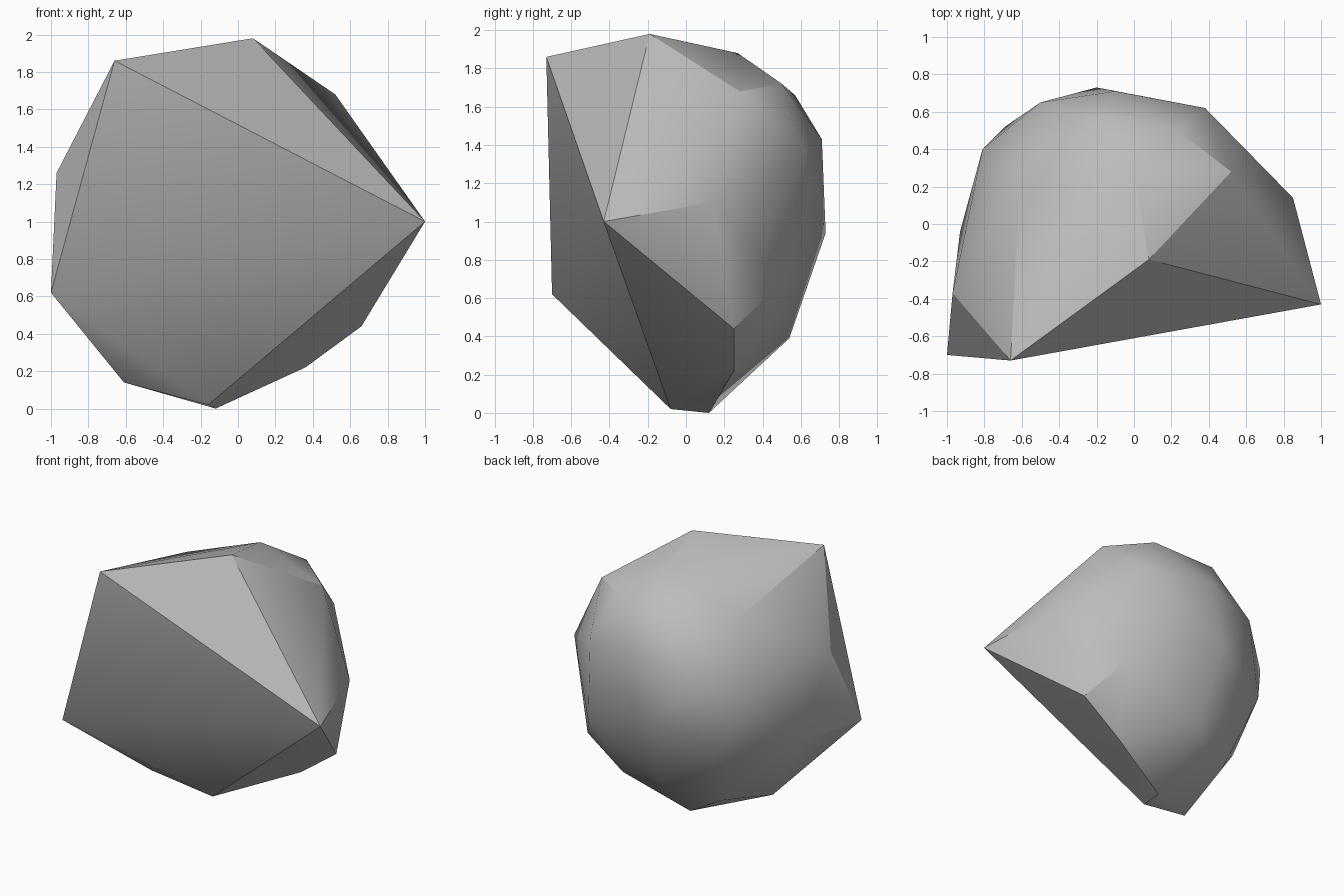
import bpy
import bmesh
from math import radians

cube = bpy.data.objects.get("Cube")
if cube:
    bpy.data.objects.remove(cube, do_unlink=True)

# Stone grey material
grey = (0.5, 0.5, 0.5, 1)
stone = bpy.data.materials.new("stone_grey")
stone.use_nodes = True
stone.diffuse_color = grey
bsdf = stone.node_tree.nodes["Principled BSDF"]
bsdf.inputs["Base Color"].default_value = grey
bsdf.inputs["Roughness"].default_value = 0.9

# Corners of the broken front slab
front_corners = [(-.66, -.73, 1.86), (1, -.43, 1), (-1, -.70, .62), (-.16, -.08, .02)]

# Corners of the crown
crown_corners = [(.08, -.19, 1.98), (.52, .28, 1.68), (0, .27, 1.88), (.23, .5, 1.72),
                 (-.23, .57, 1.66), (-.61, .25, 1.65)]

# Corners around the rounded back and sides
side_corners = [(-.97, -.37, 1.26), (-.93, -.04, .68), (-.81, .40, 1.12), (-.69, .52, .80),
                (-.5, .65, 1.30), (-.1, .71, 1.43), (-.2, .73, .94), (.38, .62, 1.38),
                (.85, .14, 1.10), (.48, .5, .68)]

# Corners of the underside
base_corners = [(-.12, .12, 0), (-.61, -.18, .14), (-.53, .33, .27), (-.14, .54, .39),
                (.36, .25, .22), (.66, .25, .44)]

# Wrap the corners in a faceted shell
bm = bmesh.new()
for corner in front_corners + crown_corners + side_corners + base_corners:
    bm.verts.new(corner)
hull = bmesh.ops.convex_hull(bm, input=bm.verts[:])
loose = [v for v in bm.verts if not v.link_faces]
bmesh.ops.delete(bm, geom=loose, context="VERTS")
bmesh.ops.recalc_face_normals(bm, faces=bm.faces[:])

mesh = bpy.data.meshes.new("rock")
bm.to_mesh(mesh)
bm.free()
mesh.materials.append(stone)
rock = bpy.data.objects.new("rock", mesh)
bpy.context.collection.objects.link(rock)

# Soft facets with crisp broken edges
bpy.ops.object.select_all(action="DESELECT")
rock.select_set(True)
bpy.context.view_layer.objects.active = rock
bpy.ops.object.shade_smooth_by_angle(angle=radians(30))
